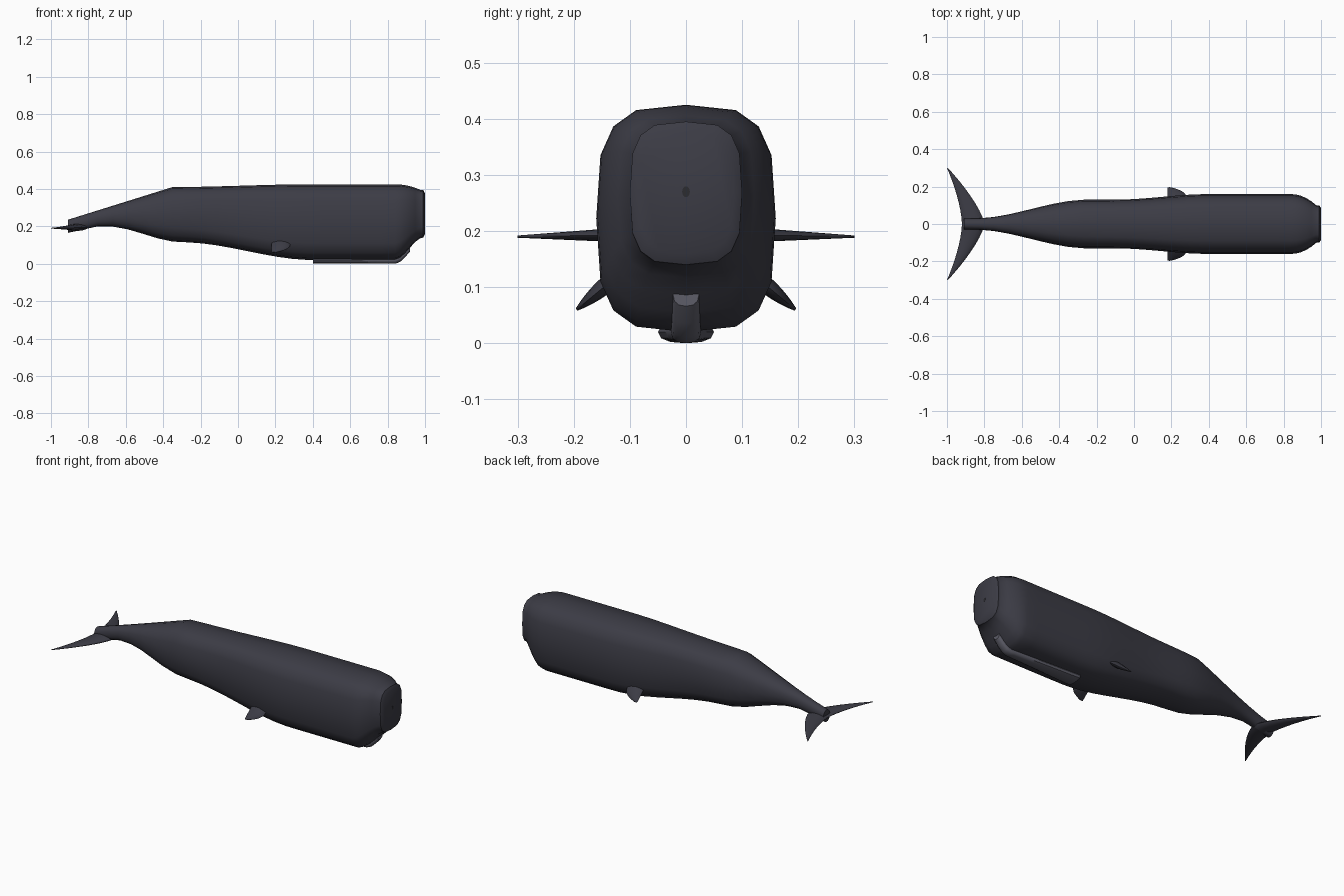
import bpy
import bmesh
from math import cos, sin, pi, radians
from mathutils import Vector

cube = bpy.data.objects.get("Cube")
if cube:
    bpy.data.objects.remove(cube, do_unlink=True)


def material(name, red, green, blue):
    mat = bpy.data.materials.new(name)
    mat.use_nodes = True
    mat.diffuse_color = (red, green, blue, 1)
    shader = mat.node_tree.nodes["Principled BSDF"]
    shader.inputs["Base Color"].default_value = mat.diffuse_color
    return mat


skin = material("dark slate skin", 0.045, 0.045, 0.06)
pale = material("grey jaw skin", 0.11, 0.11, 0.14)
hollow = material("blowhole shadow", 0.025, 0.025, 0.03)


def ramp(start, end, value):
    """Rise in a straight line from zero at start to one at end."""
    return min(max((value - start) / (end - start), 0), 1)


def ease(start, end, value):
    """Rise along an S curve from zero at start to one at end."""
    t = ramp(start, end, value)
    return t * t * (3 - 2 * t)


def power(value, exponent):
    """Raise to a power while keeping the sign, for superellipse outlines."""
    return abs(value) ** exponent * (1 if value >= 0 else -1)


def ring(centre, across, upward, roundness, sides):
    """Points of a superellipse with the given centre and half axes."""
    angles = [2 * pi * i / sides for i in range(sides)]
    return [Vector(centre)
            + Vector(across) * power(cos(angle), roundness)
            + Vector(upward) * power(sin(angle), roundness) for angle in angles]


def loft(name, rings, mat, sharp=40):
    """Join the rings with quads, cap both ends and shade smooth."""
    bm = bmesh.new()
    loops = [[bm.verts.new(point) for point in points] for points in rings]
    for first, second in zip(loops, loops[1:]):
        for i in range(len(first)):
            bm.faces.new((first[i - 1], first[i], second[i], second[i - 1]))
    bm.faces.new(loops[0])
    bm.faces.new(loops[-1])
    bmesh.ops.recalc_face_normals(bm, faces=bm.faces)
    mesh = bpy.data.meshes.new(name)
    bm.to_mesh(mesh)
    bm.free()
    mesh.materials.append(mat)
    obj = bpy.data.objects.new(name, mesh)
    bpy.context.collection.objects.link(obj)
    bpy.ops.object.select_all(action="DESELECT")
    obj.select_set(True)
    bpy.context.view_layer.objects.active = obj
    bpy.ops.object.shade_smooth_by_angle(angle=radians(sharp))


# Body outline along its length: tail stock, trunk, then blunt head
tail_end, hump, brow, snout = -0.91, -0.35, 0.84, 0.975


def back_height(x):
    rise = 0.175 * ramp(tail_end, hump, x) + 0.015 * ease(hump, 0.4, x)
    return 0.235 + rise - 0.03 * ramp(brow, snout, x) ** 2


def belly_height(x):
    stock = 0.165 + 0.035 * ease(tail_end, -0.75, x)
    trunk = 0.085 * ease(-0.7, -0.3, x) + 0.095 * ease(-0.3, 0.4, x)
    return stock - trunk + 0.12 * ease(brow, 0.99, x)


def half_width(x):
    trunk = 0.1 * ease(-0.85, -0.25, x) + 0.03 * ease(-0.1, 0.4, x)
    return 0.03 + trunk - 0.06 * ramp(brow, snout, x) ** 2


def body_ring(x, scale=1):
    top, bottom = back_height(x), belly_height(x)
    roundness = 0.9 - 0.29 * ease(-0.9, 0.1, x)
    return ring((x, 0, (top + bottom) / 2), (0, half_width(x) * scale, 0),
                (0, 0, (top - bottom) / 2 * scale), roundness, sides=16)


trunk_rings = [body_ring(tail_end + 0.08 * i) for i in range(22)]
head_rings = [body_ring(brow + (snout - brow) * i / 5) for i in range(6)]
snout_rings = [body_ring(0.99), body_ring(1, scale=0.85)]
loft("body", trunk_rings + head_rings + snout_rings, skin)


# Lower jaw: a narrow strip that follows the belly and bends up the chin
def jaw_ring(t):
    x = 0.4 + 0.52 * t
    return ring((x, 0, belly_height(x)), (0, 0.05 - 0.027 * t, 0),
                (0, 0, 0.02), roundness=0.85, sides=12)


loft("lower_jaw", [jaw_ring(i / 20) for i in range(21)], pale)


# Fins: each rule gives a lens-shaped section, t running from root to tip
def fin_ring(trailing, leading, y, z, thickness, lean):
    return ring(((trailing + leading) / 2, y, z), ((leading - trailing) / 2, 0, 0),
                (0, lean * thickness, thickness), roundness=1.15, sides=12)


def fluke_ring(t, side):
    return fin_ring(trailing=-0.92 - 0.08 * t ** 1.6, leading=-0.8 - 0.195 * t ** 1.4,
                    y=side * 0.3 * t, z=0.195 - 0.005 * t,
                    thickness=0.02 - 0.018 * t, lean=0)


def flipper_ring(t, side):
    return fin_ring(trailing=0.18, leading=0.28 - 0.08 * t ** 3,
                    y=side * (0.135 + 0.06 * t), z=0.11 - 0.05 * t,
                    thickness=0.012 - 0.01 * t * t, lean=side * 0.8)


for label, side in (("left", 1), ("right", -1)):
    for part, section in (("fluke", fluke_ring), ("flipper", flipper_ring)):
        loft(label + "_" + part, [section(i / 8, side) for i in range(9)], skin, sharp=60)

# Blowhole: a thin plate on the snout
loft("blowhole", [ring((x, 0, 0.27), (0, 0.007, 0), (0, 0, 0.01), 1, sides=10)
                  for x in (0.995, 1.001)], hollow)
